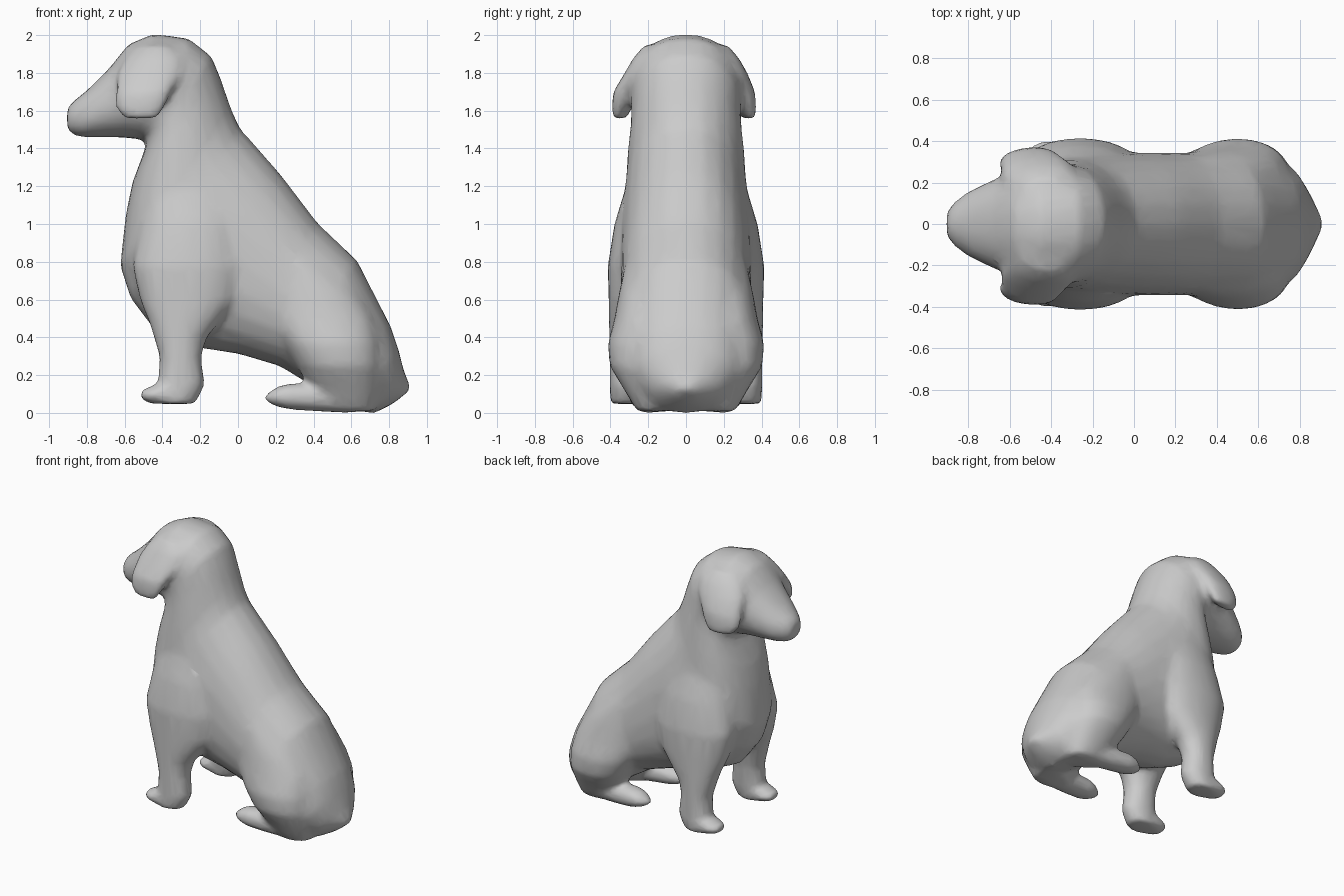
import bpy, bmesh, math
from mathutils import Vector

if "Cube" in bpy.data.objects:
    bpy.data.objects.remove(bpy.data.objects["Cube"])

SIDES = 24
parts = []


def spow(v, p):
    return math.copysign(abs(v) ** p, v)


def loft(name, rings, p=0.95):
    """Closed skin over rings given as (end a, end b, half width in y)."""
    bm = bmesh.new()
    loops = []
    for a, b, w in rings:
        a, b = Vector(a), Vector(b)
        c, u = (a + b) / 2, (b - a) / 2
        loop = []
        for i in range(SIDES):
            t = math.tau * i / SIDES
            loop.append(bm.verts.new(c + u * spow(math.cos(t), p)
                                     + Vector((0, w * spow(math.sin(t), p), 0))))
        loops.append(loop)
    for l0, l1 in zip(loops, loops[1:]):
        for i in range(SIDES):
            j = (i + 1) % SIDES
            bm.faces.new((l0[i], l0[j], l1[j], l1[i]))
    bm.faces.new(loops[0])
    bm.faces.new(loops[-1])
    bmesh.ops.recalc_face_normals(bm, faces=bm.faces)
    me = bpy.data.meshes.new(name)
    bm.to_mesh(me)
    bm.free()
    ob = bpy.data.objects.new(name, me)
    bpy.context.collection.objects.link(ob)
    parts.append(ob)


def limb(name, rows, side, twist=0.0):
    """Horizontal rings: z, front x, back x, centre y, half width."""
    loft(name, [((x0, side * (y - twist), z), (x1, side * (y + twist), z), w)
                for z, x0, x1, y, w in rows])


# Torso, neck and head: belly x, z / back x, z / half width, rump to nose
spine = [
    (.82, .05, .92, .13, .05), (.72, .0, .88, .22, .185), (.58, .02, .85, .34, .29),
    (.40, .14, .81, .46, .335), (.22, .25, .63, .81, .345), (.00, .315, .42, 1.01, .345),
    (-.20, .345, .23, 1.26, .345), (-.45, .45, .10, 1.41, .345), (-.57, .61, .01, 1.51, .335),
    (-.625, .78, -.03, 1.6, .32), (-.595, 1.05, -.06, 1.68, .31),
    (-.56, 1.22, -.09, 1.77, .295), (-.50, 1.38, -.14, 1.89, .29),
    (-.48, 1.44, -.26, 1.985, .295), (-.51, 1.45, -.45, 2.01, .285),
    (-.61, 1.46, -.58, 1.955, .25), (-.70, 1.46, -.68, 1.83, .21),
    (-.81, 1.46, -.80, 1.71, .155), (-.87, 1.47, -.87, 1.655, .105),
    (-.905, 1.505, -.905, 1.615, .06)]
loft("torso_and_head", [((a, 0, b), (c, 0, d), w) for a, b, c, d, w in spine], .93)

for s, tag in ((1, "left"), (-1, "right")):
    # Shoulder and front leg
    limb("front_leg_" + tag, [
        (1.35, -.44, -.12, .17, .10), (1.18, -.49, -.02, .19, .135),
        (1.0, -.52, .02, .215, .165),
        (.78, -.56, .04, .245, .17), (.60, -.52, .0, .26, .15),
        (.48, -.47, -.10, .285, .125), (.40, -.445, -.165, .295, .11),
        (.30, -.415, -.195, .305, .10),
        (.15, -.425, -.175, .31, .095), (.05, -.44, -.225, .315, .085)], s)
    loft("front_paw_" + tag, [
        ((-.52, s * .315, .075), (-.52, s * .315, .12), .05),
        ((-.46, s * .315, .05), (-.46, s * .315, .145), .085),
        ((-.34, s * .315, .05), (-.34, s * .315, .18), .09)])
    # Haunch and hind foot
    limb("haunch_" + tag, [
        (.01, .46, .72, .17, .09), (.12, .39, .75, .185, .14),
        (.25, .31, .76, .22, .185), (.37, .24, .75, .225, .19),
        (.50, .16, .72, .21, .17), (.64, .12, .64, .19, .165),
        (.80, .12, .48, .16, .16)], s)
    loft("hind_foot_" + tag, [
        ((x, s * y, lo), (x, s * y, hi), w) for x, lo, hi, y, w in (
            (.14, .065, .095, .22, .03), (.20, .035, .14, .22, .07),
            (.27, .02, .16, .22, .085), (.40, .01, .155, .21, .085),
            (.60, .0, .16, .19, .085))])
    # Hanging ear flowing out of the skull, the right one slightly further out
    e = .02 if s < 0 else 0
    limb("ear_" + tag, [
        (1.95, -.54, -.34, .14, .08), (1.88, -.60, -.28, .19, .09),
        (1.80, -.64, -.29, .24, .085), (1.70, -.65, -.35, .295 + e, .07),
        (1.62, -.65, -.385, .32 + e, .05),
        (1.56, -.61, -.43, .33 + e, .035)], s, .015)

# Fuse the parts into one continuous skin
bpy.ops.object.select_all(action='DESELECT')
for ob in parts:
    ob.select_set(True)
bpy.context.view_layer.objects.active = parts[0]
bpy.ops.object.join()
dog = bpy.context.object
dog.name = "sitting_dog"
m = dog.modifiers.new("fuse", 'REMESH')
m.mode = 'VOXEL'
m.voxel_size = .018
m.use_smooth_shade = True
m = dog.modifiers.new("soften", 'SMOOTH')
m.factor = .5
m.iterations = 14
m = dog.modifiers.new("simplify", 'DECIMATE')
m.ratio = .15
for name in ("fuse", "soften", "simplify"):
    bpy.ops.object.modifier_apply(modifier=name)
bpy.ops.object.shade_smooth()

# Rest on the ground
low = min(v.co.z for v in dog.data.vertices)
for v in dog.data.vertices:
    v.co.z -= low
